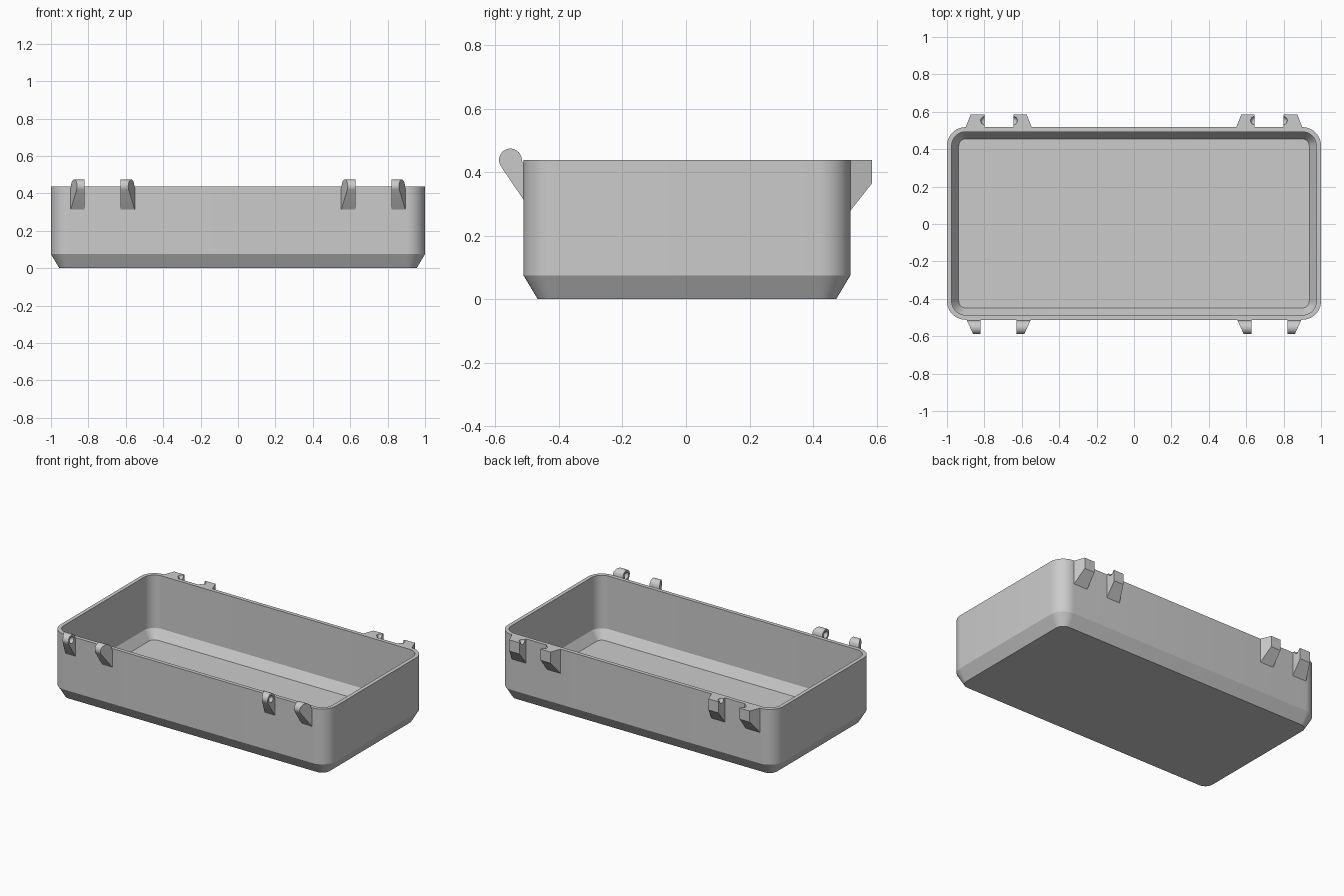
import bpy, bmesh
from math import sin, cos, pi, radians
from mathutils import Matrix

if "Cube" in bpy.data.objects:
    bpy.data.objects.remove(bpy.data.objects["Cube"])

grey = bpy.data.materials.new("plain grey")
grey.use_nodes = True
GREY = (0.6, 0.6, 0.6, 1)
grey.diffuse_color = GREY
grey.node_tree.nodes["Principled BSDF"].inputs["Base Color"].default_value = GREY

WALL_FRONT, WALL_BACK, RIM = -0.512, 0.518, 0.438


def finish(name, bm):
    """Turn a bmesh into a shaded, coloured object."""
    bmesh.ops.recalc_face_normals(bm, faces=bm.faces)
    mesh = bpy.data.meshes.new(name)
    bm.to_mesh(mesh)
    bm.free()
    mesh.materials.append(grey)
    obj = bpy.data.objects.new(name, mesh)
    bpy.context.collection.objects.link(obj)
    return obj


def smooth(obj):
    bpy.ops.object.select_all(action='DESELECT')
    obj.select_set(True)
    bpy.context.view_layer.objects.active = obj
    bpy.ops.object.shade_smooth_by_angle(angle=radians(25))


def rounded_ring(bm, inset, z, steps=10):
    """Ring of vertices around a rounded rectangle."""
    radius = 0.1 - inset
    cx, cy, mid = 1 - 0.1, (WALL_BACK - WALL_FRONT) / 2 - 0.1, (WALL_BACK + WALL_FRONT) / 2
    ring = []
    for i, (sx, sy) in enumerate([(1, 1), (-1, 1), (-1, -1), (1, -1)]):
        for k in range(steps + 1):
            a = (i + k / steps) * pi / 2
            ring.append(bm.verts.new((sx * cx + radius * cos(a),
                                      mid + sy * cy + radius * sin(a), z)))
    return ring


# Open tray: chamfered outside, thin rim, chamfered inside, flat floor
bm = bmesh.new()
sections = [(0.045, 0), (0, 0.075), (0, RIM), (0.025, RIM), (0.025, 0.09), (0.063, 0.03)]
rings = [rounded_ring(bm, inset, z) for inset, z in sections]
for a, b in zip(rings, rings[1:]):
    for i in range(len(a)):
        j = (i + 1) % len(a)
        bm.faces.new((a[i], a[j], b[j], b[i]))
bm.faces.new(rings[0])
bm.faces.new(rings[-1])
smooth(finish("tray", bm))


def lug(name, profile, x_flat, x_root, x_tip, y_root, y_tip, pin):
    """Side profile with one flat face and one face tapering away from the wall."""
    bm = bmesh.new()
    flat, taper = [], []
    for y, z in profile:
        t = (y - y_root) / (y_tip - y_root)
        flat.append(bm.verts.new((x_flat, y, z)))
        taper.append(bm.verts.new((x_root + (x_tip - x_root) * t, y, z)))
    bm.faces.new(flat)
    bm.faces.new(taper)
    for i in range(len(flat)):
        j = (i + 1) % len(flat)
        bm.faces.new((flat[i], flat[j], taper[j], taper[i]))
    obj = finish(name, bm)

    # Pivot dimple in the flat face
    bm = bmesh.new()
    bmesh.ops.create_uvsphere(bm, u_segments=16, v_segments=10, radius=0.022,
                              matrix=Matrix.Translation((x_flat, *pin)))
    cutter = finish("dimple_cutter", bm)
    cutter.hide_render = True
    mod = obj.modifiers.new("dimple", 'BOOLEAN')
    mod.operation, mod.object, mod.solver = 'DIFFERENCE', cutter, 'EXACT'
    bpy.context.view_layer.objects.active = obj
    bpy.ops.object.modifier_apply(modifier=mod.name)
    bpy.data.objects.remove(cutter)
    smooth(obj)


# Side profiles: round knuckle in front, angular bracket at the back
pin_front, pin_back, r = (-0.553, RIM), (0.553, RIM), 0.036
knuckle = [(pin_front[0] + r * cos(radians(a)), RIM + r * sin(radians(a)))
           for a in range(210, -1, -14)]
knuckle += [(-0.515, 0.43), (-0.503, 0.43), (-0.503, 0.3)]
bracket = [(0.505, 0.262), (0.586, 0.365), (0.586, RIM), (0.505, RIM)]

for side, s in (("left", 1), ("right", -1)):
    for place, flat, root, tip in (("outer", 0.82, 0.895, 0.86), ("inner", 0.627, 0.552, 0.587)):
        lug(f"front_{place}_knuckle_{side}", knuckle, s * flat, s * root, s * tip,
            WALL_FRONT, -0.589, pin_front)
    for place, flat, root, tip in (("outer", 0.798, 0.9, 0.873), ("inner", 0.645, 0.547, 0.574)):
        lug(f"back_{place}_bracket_{side}", bracket, s * flat, s * root, s * tip,
            WALL_BACK, 0.586, pin_back)
